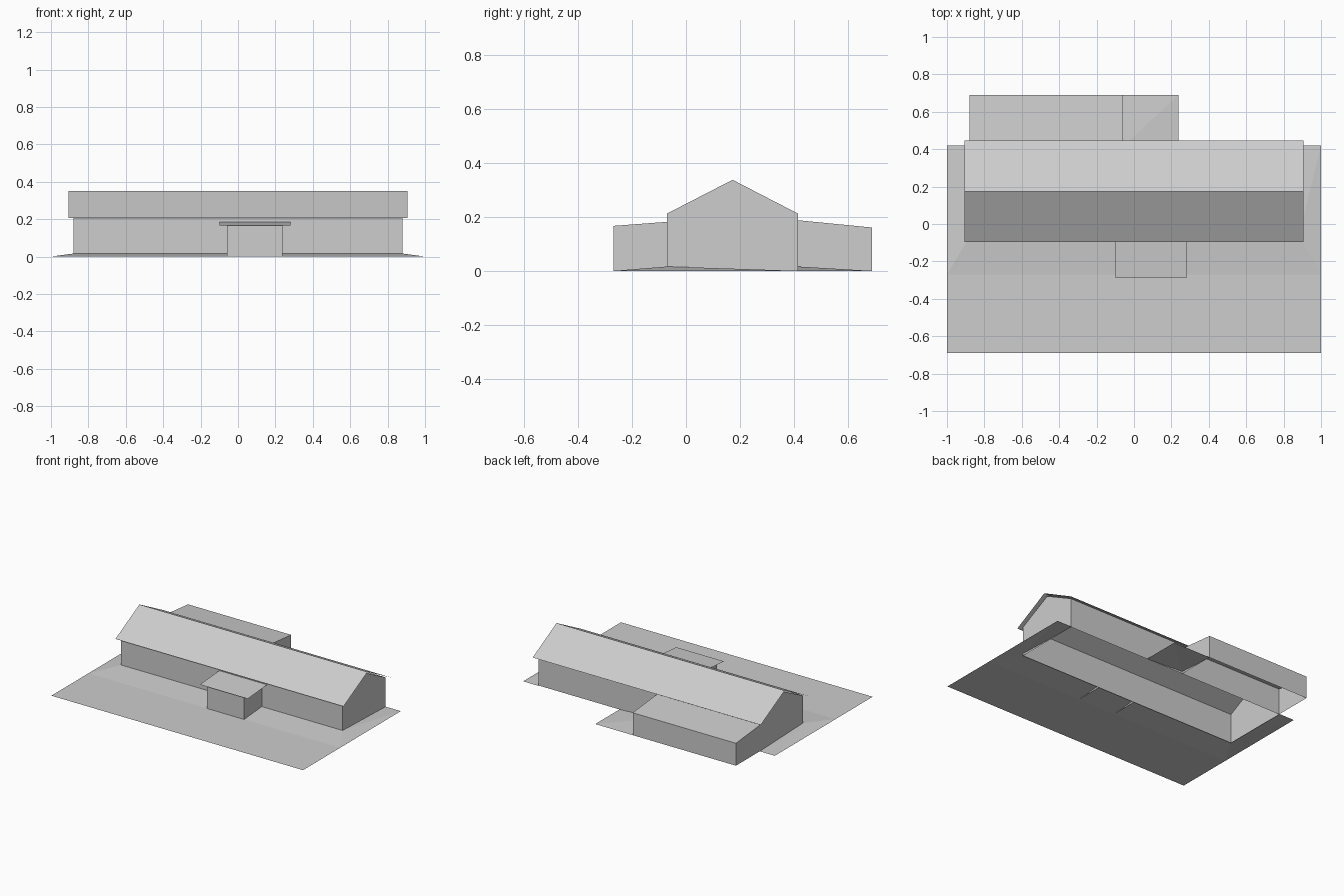
import bpy

if "Cube" in bpy.data.objects:
    bpy.data.objects.remove(bpy.data.objects["Cube"])

gray = bpy.data.materials.new("light_gray")
gray.diffuse_color = (0.61, 0.61, 0.61, 1)
gray.use_nodes = True
gray.node_tree.nodes["Principled BSDF"].inputs["Base Color"].default_value = gray.diffuse_color


def sheet(name, verts, faces):
    """Flat-faced open surface."""
    me = bpy.data.meshes.new(name)
    me.from_pydata(verts, [], faces)
    me.materials.append(gray)
    ob = bpy.data.objects.new(name, me)
    bpy.context.collection.objects.link(ob)
    return ob


def extrude_x(name, profile, x0, x1, sides, caps=True):
    """Sweep a (y, z) profile along x; sides lists the profile edges to fill."""
    n = len(profile)
    verts = [(x, y, z) for x in (x0, x1) for y, z in profile]
    faces = [(i, i + n, (i + 1) % n + n, (i + 1) % n) for i in sides]
    if caps:
        faces += [tuple(range(n)), tuple(reversed(range(n, 2 * n)))]
    return sheet(name, verts, faces)


# Main building: gabled end walls with front and back walls, open underneath
extrude_x("house_walls",
          [(-0.07, 0), (-0.07, 0.213), (0.173, 0.338), (0.415, 0.213), (0.415, 0)],
          -0.88, 0.88, (0, 3))

# Overhanging thin gable roof
extrude_x("main_roof", [(-0.097, 0.206), (0.175, 0.35), (0.446, 0.206)],
          -0.906, 0.906, (0, 1), caps=False)

# Rear wing with its lean-to roof
extrude_x("rear_wing", [(0.415, 0), (0.415, 0.188), (0.69, 0.161), (0.69, 0)],
          -0.88, -0.06, (1, 2))

# Entrance porch and its thin sloping roof
extrude_x("porch_walls", [(-0.27, 0), (-0.27, 0.167), (-0.07, 0.182), (-0.07, 0)],
          -0.058, 0.238, (0,))
extrude_x("porch_roof", [(-0.289, 0.167), (-0.07, 0.184)],
          -0.1, 0.28, (0,), caps=False)

# Yard: flat front lawn rising gently to the walls
verts = [(-1, -0.69, 0), (1, -0.69, 0), (-1, -0.27, 0), (1, -0.27, 0),
         (-0.88, -0.07, 0.016), (0.88, -0.07, 0.016),
         (-1, 0.42, 0), (1, 0.42, 0), (-0.88, 0.42, 0), (0.88, 0.42, 0)]
sheet("front_yard", verts,
      [(0, 1, 3, 2), (2, 3, 5, 4), (2, 4, 6), (4, 8, 6), (3, 7, 5), (5, 7, 9)])

# Small sloped patch beside the rear wing
sheet("rear_patch",
      [(-0.06, 0.415, 0.016), (0.238, 0.415, 0), (0.238, 0.69, 0), (-0.06, 0.69, 0)],
      [(0, 1, 2), (0, 2, 3)])
